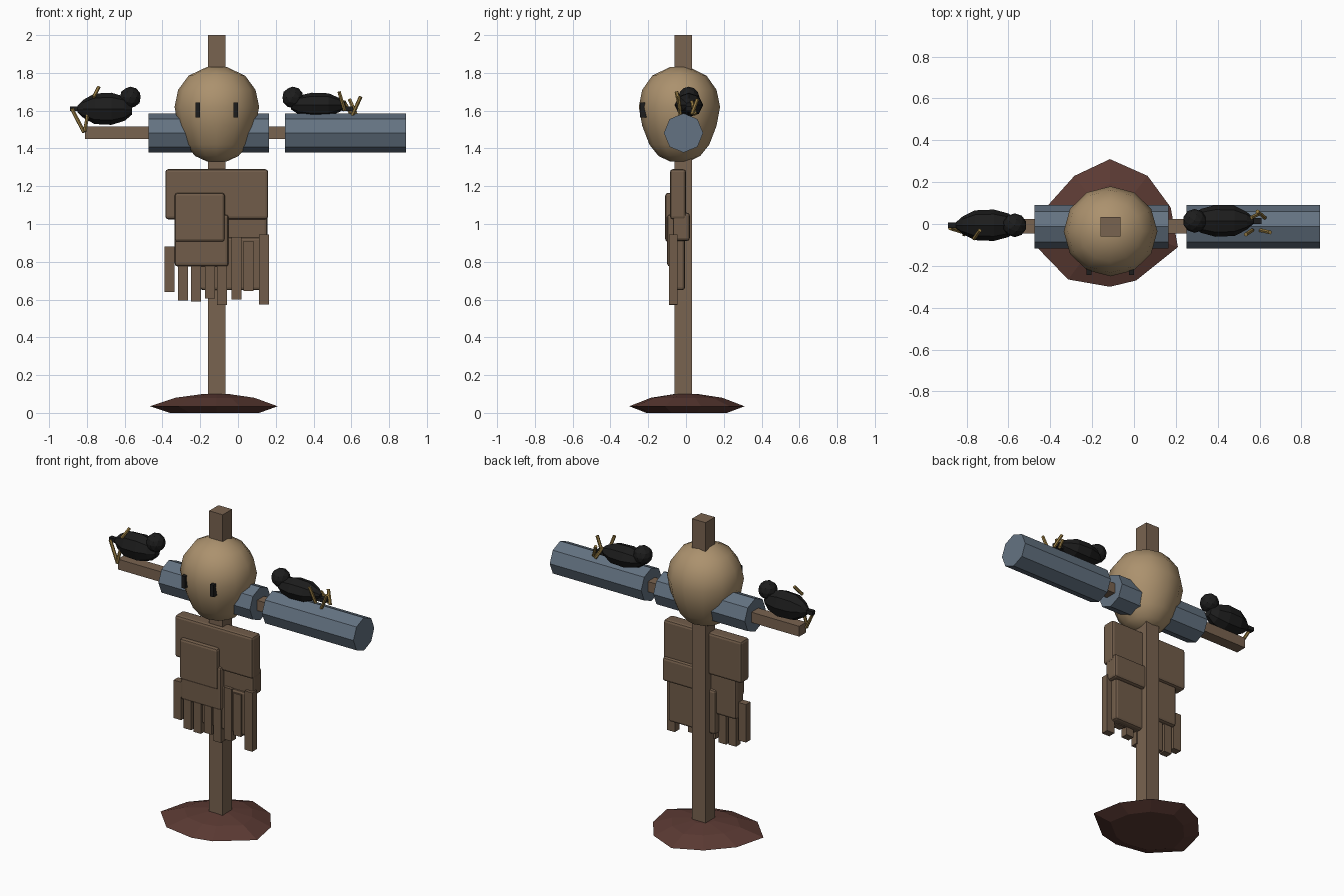
import bpy, bmesh, math
from mathutils import Vector, Matrix

if "Cube" in bpy.data.objects:
    bpy.data.objects.remove(bpy.data.objects["Cube"])


def material(name, rgb):
    m = bpy.data.materials.new(name)
    m.use_nodes = True
    m.diffuse_color = (*rgb, 1)
    m.node_tree.nodes["Principled BSDF"].inputs["Base Color"].default_value = (*rgb, 1)
    return m


wood = material("weathered wood", (0.19, 0.125, 0.08))
cloth = material("brown cloth", (0.165, 0.108, 0.068))
sack = material("tan sackcloth", (0.41, 0.285, 0.155))
blue = material("slate blue cloth", (0.127, 0.171, 0.223))
soil = material("dark soil", (0.105, 0.042, 0.033))
black = material("black feathers", (0.012, 0.012, 0.012))
horn = material("ochre legs", (0.3, 0.195, 0.055))


def finish(name, bm, mat, smooth=False):
    bmesh.ops.recalc_face_normals(bm, faces=bm.faces)
    me = bpy.data.meshes.new(name)
    bm.to_mesh(me)
    bm.free()
    me.materials.append(mat)
    if smooth:
        me.shade_smooth()
    ob = bpy.data.objects.new(name, me)
    bpy.context.collection.objects.link(ob)
    return ob


def box(name, xs, ys, zs, mat, bevel=0):
    """Box from its x, y and z ranges."""
    bm = bmesh.new()
    bmesh.ops.create_cube(bm, size=1)
    for v in bm.verts:
        v.co = [(a + b) / 2 + c * (b - a) for (a, b), c in zip((xs, ys, zs), v.co)]
    ob = finish(name, bm, mat)
    if bevel:
        mod = ob.modifiers.new("rounded edges", "BEVEL")
        mod.width, mod.segments = bevel, 2
    return ob


def rod(name, a, b, radius, sides, mat):
    """Prism running from a to b."""
    a, b = Vector(a), Vector(b)
    bm = bmesh.new()
    bmesh.ops.create_cone(bm, cap_ends=True, segments=sides, radius1=radius,
                          radius2=radius, depth=(b - a).length)
    turn = (b - a).to_track_quat("Z", "Y").to_matrix().to_4x4()
    bm.transform(Matrix.Translation((a + b) / 2) @ turn)
    return finish(name, bm, mat)


def loft(name, rings, mat, smooth=False):
    """Skin over a list of rings with equal point counts, capped at both ends."""
    bm = bmesh.new()
    loops = [[bm.verts.new(p) for p in ring] for ring in rings]
    n = len(loops[0])
    for lo, hi in zip(loops, loops[1:]):
        for i in range(n):
            j = (i + 1) % n
            bm.faces.new((lo[i], lo[j], hi[j], hi[i]))
    bm.faces.new(loops[0])
    bm.faces.new(loops[-1])
    return finish(name, bm, mat, smooth)


def circle(n):
    return [(math.cos(math.tau * i / n), math.sin(math.tau * i / n)) for i in range(n)]


# Earth mound: irregular outline scaled through a few heights
MX = -0.115
outline = [(0, 0.31), (0.18, 0.23), (0.29, 0.08), (0.325, -0.11), (0.125, -0.27),
           (0, -0.3), (-0.2, -0.265), (-0.35, -0.11), (-0.3, 0.085), (-0.17, 0.23)]
loft("earth_mound", [[(MX + x * s, y * s, z) for x, y in outline] for s, z in
                     ((0.7, 0), (1, 0.035), (0.62, 0.08), (0.2, 0.1))], soil)

# Post and crossbar
box("post", (-0.16, -0.065), (-0.06, 0.033), (0.05, 2), wood)
box("crossbar", (-0.81, 0.4), (-0.045, 0.025), (1.45, 1.515), wood)

# Octagonal sleeves
for name, x0, x1 in (("right_sleeve", -0.475, 0.165), ("left_sleeve", 0.25, 0.89)):
    rod(name, (x0, -0.013, 1.482), (x1, -0.013, 1.482), 0.104, 8, blue)

# Sack head, with slot eyes
profile = [(0.05, 1.33), (0.115, 1.36), (0.165, 1.42), (0.205, 1.52), (0.224, 1.62),
           (0.205, 1.71), (0.15, 1.785), (0.055, 1.83)]
loft("sack_head", [[(-0.112 + r * c, -0.035 + 0.96 * r * s, z) for c, s in circle(12)]
                   for r, z in profile], sack, smooth=True)
for side, x in (("right", -0.214), ("left", -0.013)):
    box(side + "_eye", (x - 0.012, x + 0.012), (-0.243, -0.19), (1.565, 1.642), black)

# Layered shirt panels
for name, xs, ys, zs in (
        ("chest_panel", (-0.385, 0.16), (-0.085, 0), (1.025, 1.29)),
        ("front_patch", (-0.335, -0.07), (-0.11, -0.03), (0.905, 1.165)),
        ("belly_panel", (-0.335, -0.05), (-0.1, -0.02), (0.775, 1.05)),
        ("side_panel", (-0.08, 0.155), (-0.07, 0.02), (0.91, 1.06)),
        ("hem_panel", (-0.2, 0.13), (-0.08, -0.005), (0.65, 0.93))):
    box(name, xs, ys, zs, cloth, 0.015)

# Ragged strips along the hem: left x, bottom, top
strips = [(-0.388, 0.64, 0.88), (-0.318, 0.595, 0.85), (-0.25, 0.59, 0.85), (-0.175, 0.605, 0.82),
          (-0.11, 0.57, 0.93), (-0.035, 0.6, 0.93), (0.03, 0.645, 0.91), (0.11, 0.573, 0.945)]
for i, (x, low, high) in enumerate(strips):
    box(f"hem_strip_{i + 1}", (x, x + 0.053), (-0.09, -0.045), (low, high), cloth)


# Crows lying on their backs
def crow(name, x, y, z, facing, width, height, legs):
    body = [(0.14, 0.35), (0.1, 0.75), (0.03, 1), (-0.06, 0.95), (-0.12, 0.55), (-0.15, 0.2)]
    loft(name + "_body", [[(x + facing * d, y + width * r * c, z + height * r * s)
                           for c, s in circle(8)] for d, r in body], black)
    bm = bmesh.new()
    bmesh.ops.create_icosphere(bm, subdivisions=2, radius=0.057)
    bm.transform(Matrix.Translation((x + facing * 0.13, y, 1.67)))
    finish(name + "_head", bm, black)
    tail = sorted((x - facing * 0.13, x - facing * 0.19))
    box(name + "_tail", tail, (y - 0.014, y + 0.014), (1.597, 1.622), black)
    for i, (a, b) in enumerate(legs):
        rod(f"{name}_leg_{i + 1}", a, b, 0.01, 6, horn)


crow("right_crow", -0.7, -0.006, 1.61, 1, 0.075, 0.085, [
    ((-0.88, -0.02, 1.61), (-0.815, -0.04, 1.485)),
    ((-0.785, -0.03, 1.635), (-0.812, -0.05, 1.49)),
    ((-0.765, -0.07, 1.67), (-0.737, -0.03, 1.725))])
crow("left_crow", 0.42, 0.015, 1.63, -1, 0.076, 0.065, [
    ((0.535, -0.05, 1.7), (0.565, -0.03, 1.6)),
    ((0.65, -0.04, 1.675), (0.605, -0.03, 1.575)),
    ((0.56, 0.03, 1.65), (0.6, 0.05, 1.58)),
    ((0.59, 0.06, 1.66), (0.625, 0.03, 1.58))])
